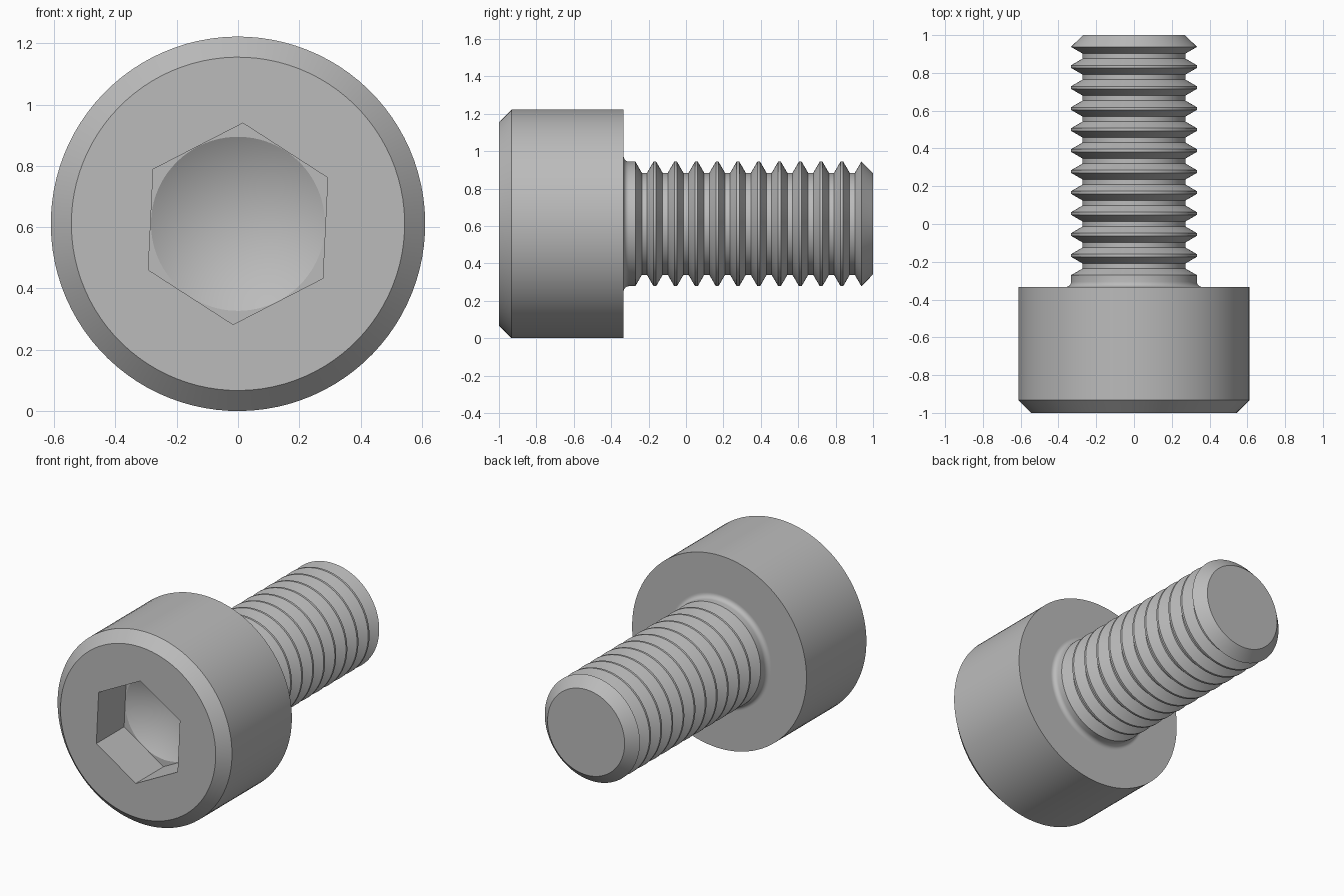
import bpy, bmesh, math

if "Cube" in bpy.data.objects:
    bpy.data.objects.remove(bpy.data.objects["Cube"], do_unlink=True)

SEGMENTS = 96
UNIT = 1 / 9                   # thread pitch, also the base module
AXIS_Z = 5.5 * UNIT            # height of the screw axis
SHANK_R = 3 * UNIT
ROOT_R = SHANK_R - 0.06
SOCKET_R = 0.285               # inradius of the hex socket
TWIST = math.radians(2.8)      # slight turn of the socket
HEAD_BACK = -3 * UNIT
FILLET = 0.028

steel = bpy.data.materials.new("grey_steel")
steel.use_nodes = True
colour = (0.5, 0.5, 0.5, 1)
steel.diffuse_color = colour
steel.node_tree.nodes["Principled BSDF"].inputs["Base Color"].default_value = colour


def ring(bm, y, radius, hexagonal):
    """Closed loop of vertices around the screw axis, round or hexagonal."""
    verts = []
    for k in range(SEGMENTS):
        a = math.tau * k / SEGMENTS
        r = radius
        if hexagonal:
            r /= math.cos(a % (math.pi / 3) - math.pi / 6)
        verts.append(bm.verts.new((r * math.sin(a + TWIST), y,
                                   AXIS_Z + r * math.cos(a + TWIST))))
    return verts


def lathe(name, apex_y, profile):
    """Spin a (y, radius, hexagonal) profile from a point to a flat end cap."""
    bm = bmesh.new()
    rings = [ring(bm, *p) for p in profile]
    apex = bm.verts.new((0, apex_y, AXIS_Z))
    for k in range(SEGMENTS):
        n = (k + 1) % SEGMENTS
        bm.faces.new((apex, rings[0][k], rings[0][n]))
        for a, b in zip(rings, rings[1:]):
            bm.faces.new((a[k], b[k], b[n], a[n]))
    bm.faces.new(rings[-1])
    bmesh.ops.recalc_face_normals(bm, faces=bm.faces)
    mesh = bpy.data.meshes.new(name)
    bm.to_mesh(mesh)
    bm.free()
    mesh.materials.append(steel)
    obj = bpy.data.objects.new(name, mesh)
    bpy.context.collection.objects.link(obj)
    return obj


# Hex socket with a drilled conical floor
floor_y = -1 + 2.5 * UNIT
profile = [(floor_y, SOCKET_R - 0.001, False),
           (floor_y, SOCKET_R, True),
           (-1, SOCKET_R, True)]

# Chamfered cylindrical head
profile += [(-1, 0.544, False), (-0.933, AXIS_Z, False),
            (HEAD_BACK, AXIS_Z, False),
            (HEAD_BACK, SHANK_R + FILLET + 0.004, False)]

# Fillet under the head
for i in range(7):
    a = math.pi / 2 * i / 6
    profile.append((HEAD_BACK + FILLET * (1 - math.cos(a)),
                    SHANK_R + FILLET * (1 - math.sin(a)), False))

# Ring-shaped thread grooves
for i in range(-2, 9):
    for offset, r in ((-0.0486, SHANK_R), (-0.0139, ROOT_R),
                      (0.0139, ROOT_R), (0.0486, SHANK_R)):
        profile.append((i * UNIT + offset, r, False))

# Chamfered tip
profile.append((1, ROOT_R - 0.003, False))

screw = lathe("socket_head_screw", floor_y + SOCKET_R / math.tan(math.pi / 3), profile)
bpy.ops.object.select_all(action="DESELECT")
screw.select_set(True)
bpy.context.view_layer.objects.active = screw
bpy.ops.object.shade_smooth_by_angle(angle=math.radians(25))
